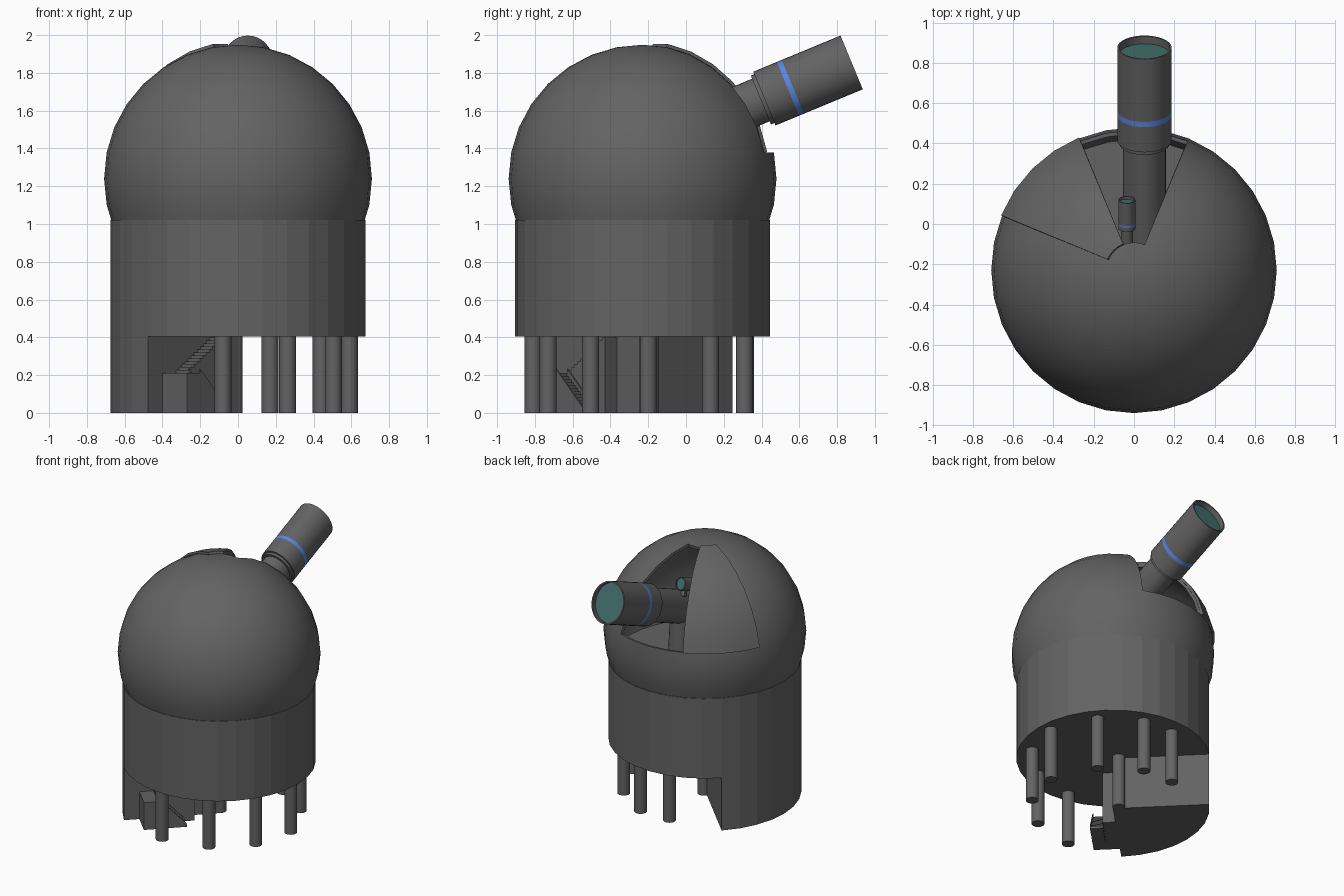
import bpy, bmesh, math
from mathutils import Matrix, Vector

if "Cube" in bpy.data.objects:
    bpy.data.objects.remove(bpy.data.objects["Cube"])

CY = -0.23          # y of the building's axis
DOME_Z = 1.24


def material(name, rgb):
    m = bpy.data.materials.new(name)
    m.diffuse_color = (*rgb, 1)
    m.use_nodes = True
    m.node_tree.nodes["Principled BSDF"].inputs["Base Color"].default_value = m.diffuse_color
    return m


GREY = material("dark grey", (0.125, 0.125, 0.125))
BLUE = material("blue band", (0.10, 0.24, 0.75))
TEAL = material("teal glass", (0.055, 0.16, 0.15))
MATS = [GREY, BLUE, TEAL]


def finish(name, bm, matrix=Matrix(), smooth=False, thickness=0):
    bmesh.ops.remove_doubles(bm, verts=bm.verts, dist=1e-5)
    bmesh.ops.recalc_face_normals(bm, faces=bm.faces)
    me = bpy.data.meshes.new(name)
    bm.to_mesh(me)
    bm.free()
    me.transform(matrix)
    for m in MATS:
        me.materials.append(m)
    ob = bpy.data.objects.new(name, me)
    bpy.context.collection.objects.link(ob)
    bpy.ops.object.select_all(action='DESELECT')
    ob.select_set(True)
    bpy.context.view_layer.objects.active = ob
    if thickness:
        mod = ob.modifiers.new("thickness", 'SOLIDIFY')
        mod.thickness = thickness
        mod.offset = -1
        bpy.ops.object.modifier_apply(modifier=mod.name)
    if smooth:
        bpy.ops.object.shade_smooth_by_angle(angle=math.radians(30))
    return ob


def lathe(name, profile, matrix, sides=32, smooth=True):
    """Spin (radius, height, material of the band that follows) about local z."""
    bm = bmesh.new()
    rings = []
    for r, h, _ in profile:
        rings.append([bm.verts.new((r * math.cos(a), r * math.sin(a), h))
                      for a in (2 * math.pi * i / sides for i in range(sides))])
    for k in range(len(profile) - 1):
        for i in range(sides):
            j = (i + 1) % sides
            f = bm.faces.new((rings[k][i], rings[k][j], rings[k + 1][j], rings[k + 1][i]))
            f.material_index = profile[k][2]
    return finish(name, bm, matrix, smooth)


def prism(bm, points, vec):
    """Extrude a flat polygon along vec."""
    f = bm.faces.new([bm.verts.new(p) for p in points])
    ext = bmesh.ops.extrude_face_region(bm, geom=[f], use_keep_orig=True)
    bmesh.ops.translate(bm, vec=vec, verts=[v for v in ext['geom']
                                            if isinstance(v, bmesh.types.BMVert)])


def box(bm, x0, x1, y0, y1, z1):
    prism(bm, [(x0, y0, 0), (x1, y0, 0), (x1, y1, 0), (x0, y1, 0)], (0, 0, z1))


def sphere_patch(name, radius, keep, thickness):
    """Part of a sphere whose faces satisfy keep(azimuth, polar) in degrees."""
    bm = bmesh.new()
    bmesh.ops.create_uvsphere(bm, u_segments=32, v_segments=16, radius=radius)
    drop = []
    for f in bm.faces:
        c = f.calc_center_median()
        az = math.degrees(math.atan2(c.y, c.x)) % 360
        polar = math.degrees(math.acos(c.z / c.length))
        if not keep(az, polar):
            drop.append(f)
    bmesh.ops.delete(bm, geom=drop, context='FACES')
    # keep outward normals on the open patch
    bmesh.ops.recalc_face_normals(bm, faces=bm.faces)
    bm.faces.ensure_lookup_table()
    ob = finish(name, bm, Matrix.Translation((0, CY, DOME_Z)), True, thickness)
    return ob


# dome with an open slit, and the shutter slid to one side
sphere_patch("dome", 0.709,
             lambda az, p: p < 112 and not (67.5 < az < 112.5 and 11.25 < p < 78.75), 0.02)
shutter = sphere_patch("shutter", 0.728,
                       lambda az, p: 112.5 < az < 157.5 and 11.25 < p < 78.75, 0.018)

# drum
axis = Matrix.Translation((0, CY, 0))
lathe("drum", [(0, 0.405, 0), (0.675, 0.405, 0), (0.675, 1.02, 0), (0, 1.02, 0)],
      axis, 32, False)

# quarter-round ground room
bm = bmesh.new()
arc = [math.radians(135 + 11.25 * i) for i in range(9)]
prism(bm, [(0, 0, 0)] + [(0.675 * math.cos(a), 0.675 * math.sin(a), 0) for a in arc],
      (0, 0, 0.405))
finish("ground_room", bm, axis)

# supporting columns
spots = [(-0.08, -0.58), (0.263, -0.50), (0.505, -0.275), (0.59, 0.03),
         (0.44, 0.36), (0.17, 0.54), (-0.08, 0.545), (-0.02, 0.04)]
for i, (x, y) in enumerate(spots):
    lathe(f"column_{i + 1}", [(0, 0, 0), (0.045, 0, 0), (0.045, 0.41, 0), (0, 0.41, 0)],
          Matrix.Translation((x, CY + y, 0)), 20)

# staircase along the front wall of the room: landing with one flight down, one up
bm = bmesh.new()
box(bm, -0.566, -0.466, -0.184, 0, 0.21)
N = 12
for i in range(N):
    w = 0.276 / N
    x = -0.466 + i * w
    box(bm, x, x + w, -0.09, 0, 0.21 + 0.19 * (i + 1) / N)
    w = 0.2 / N
    x = -0.466 + i * w
    box(bm, x, x + w, -0.18, -0.1, 0.21 * (N - i) / (N + 1))
for y in (-0.184, -0.1):          # sloping side walls of the lower flight
    prism(bm, [(-0.466, y, 0), (-0.262, y, 0), (-0.262, y, 0.025), (-0.466, y, 0.235)],
          (0, 0.008, 0))
finish("staircase", bm, axis @ Matrix.Rotation(math.radians(45), 4, 'Z'))

# telescope: slightly flattened tubes raised 22.5 degrees toward the back
aim = (Matrix.Translation((0.052, 0.415, 1.664))
       @ Matrix.Rotation(math.radians(-67.5), 4, 'X')
       @ Matrix.Diagonal((0.875, 1, 1, 1)))
lathe("telescope_tube",
      [(0, -0.6, 0), (0.135, -0.6, 0), (0.135, -0.55, 0), (0.122, -0.55, 0),
       (0.122, -0.02, 0), (0.14, -0.02, 0), (0.14, 0, 0), (0.154, 0, 0),
       (0.154, 0.135, 1), (0.154, 0.163, 0), (0.154, 0.5, 0), (0.144, 0.5, 0),
       (0.144, 0.46, 2), (0, 0.46, 0)], aim)
lathe("finder_scope",
      [(0, -0.47, 0), (0.034, -0.47, 0), (0.034, -0.40, 0), (0.048, -0.40, 0),
       (0.048, -0.378, 1), (0.048, -0.367, 0), (0.048, -0.245, 0), (0.042, -0.245, 0),
       (0.042, -0.26, 2), (0, -0.26, 0)],
      aim @ Matrix.Translation((-0.1, -0.178, 0)), 24)
# finder bracket and telescope pier
bm = bmesh.new()
box(bm, -0.1, -0.06, -0.14, -0.09, 0.03)
finish("finder_bracket", bm, aim @ Matrix.Translation((0, 0, -0.36)))
lathe("telescope_pier", [(0, 1.0, 0), (0.09, 1.0, 0), (0.07, 1.46, 0), (0, 1.46, 0)],
      Matrix.Translation((0.05, 0.0, 0)), 20)
